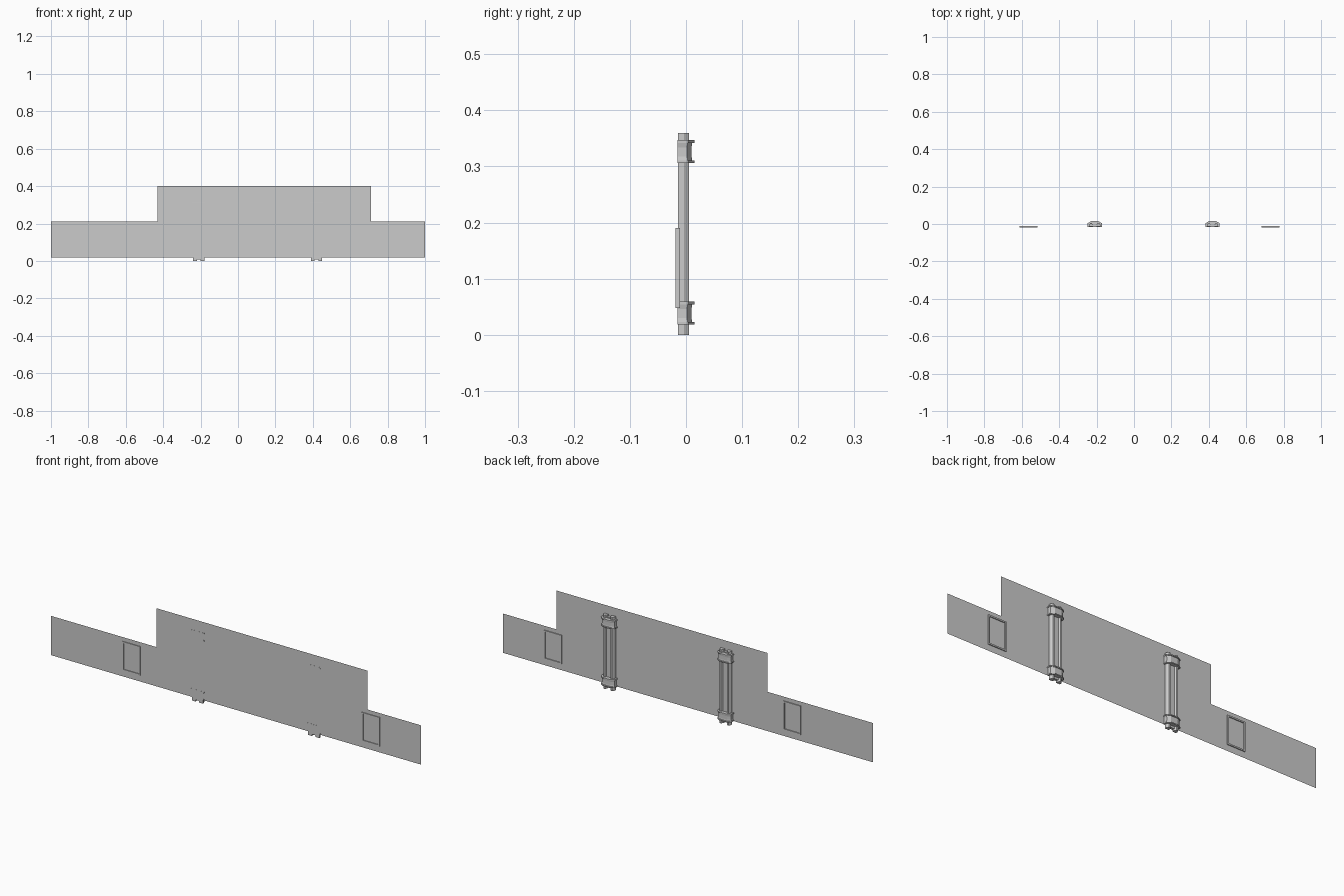
import bpy
import bmesh

cube = bpy.data.objects.get("Cube")
if cube:
    bpy.data.objects.remove(cube, do_unlink=True)

grey = bpy.data.materials.new("plain grey")
grey.use_nodes = True
colour = (0.6, 0.6, 0.6, 1)
grey.diffuse_color = colour
grey.node_tree.nodes["Principled BSDF"].inputs["Base Color"].default_value = colour

WALL_Y = -0.015


def finish(name, bm):
    mesh = bpy.data.meshes.new(name)
    bm.to_mesh(mesh)
    bm.free()
    mesh.materials.append(grey)
    obj = bpy.data.objects.new(name, mesh)
    bpy.context.collection.objects.link(obj)
    return obj


def loft(bm, outline, levels):
    """Stack scaled copies of an (x, y) outline; levels are (z, x scale, y scale)."""
    rings = [[bm.verts.new((x * sx, WALL_Y + (y - WALL_Y) * sy, z)) for x, y in outline]
             for z, sx, sy in levels]
    n = len(outline)
    for low, high in zip(rings, rings[1:]):
        for i in range(n):
            j = (i + 1) % n
            bm.faces.new((low[i], low[j], high[j], high[i]))
    bm.faces.new(rings[0][::-1])
    bm.faces.new(rings[-1])


def symmetric(half):
    """Complete a right-hand half outline with its mirror image."""
    return half + [(-x, y) for x, y in reversed(half)]


# Stepped sheet wall
bm = bmesh.new()
wall = [(-1, 0.018), (1, 0.018), (1, 0.21), (0.71, 0.21),
        (0.71, 0.4), (-0.43, 0.4), (-0.43, 0.21), (-1, 0.21)]
bm.faces.new([bm.verts.new((x, WALL_Y, z)) for x, z in wall])
finish("stepped_wall", bm)

# Half columns on the back: shaft ribs, recessed core, flared collars
rib = [(-0.010, -0.0145), (0.010, -0.0145), (0.010, -0.004), (0.004, 0.005),
       (-0.004, 0.005), (-0.010, -0.004)]
core = symmetric([(0.012, -0.0145), (0.012, -0.002)])
collar = symmetric([(0.034, -0.0155), (0.034, 0.002), (0.018, 0.010)])
flange = symmetric([(0.038, -0.0155), (0.038, 0.004), (0.020, 0.015)])

for side, x in (("right", -0.21), ("left", 0.42)):
    bm = bmesh.new()
    for offset in (-0.020, 0.020):
        loft(bm, [(px + offset, py) for px, py in rib], [(0, 1, 1), (0.36, 1, 1)])
    loft(bm, core, [(0.008, 1, 1), (0.352, 1, 1)])
    finish(side + "_column_shaft", bm).location.x = x

    for part, z in (("base", 0.018), ("top", 0.306)):
        bm = bmesh.new()
        loft(bm, collar, [(z, 1.08, 1.05), (z + 0.012, 1, 1),
                          (z + 0.028, 1, 1), (z + 0.04, 1.08, 1.05)])
        for level in (z, z + 0.036):
            loft(bm, flange, [(level, 1, 1), (level + 0.005, 1, 1)])
        finish(side + "_column_" + part + "_collar", bm).location.x = x

# Thin hatch frames passing through the wall
for side, x in (("right", -0.565), ("left", 0.73)):
    bm = bmesh.new()
    y0, y1, bar = -0.0185, -0.0105, 0.007
    loops = []
    for inset in (0, bar):
        w, low, high = 0.048 - inset, 0.048 + inset, 0.19 - inset
        corners = [(-w, low), (w, low), (w, high), (-w, high)]
        loops.append([[bm.verts.new((cx, y, cz)) for cx, cz in corners] for y in (y0, y1)])
    (of, ob), (nf, nb) = loops
    for i in range(4):
        j = (i + 1) % 4
        for a, b in ((of, nf), (ob, of), (nf, nb), (nb, ob)):
            bm.faces.new((a[i], a[j], b[j], b[i]))
    bmesh.ops.recalc_face_normals(bm, faces=bm.faces)
    finish(side + "_hatch_frame", bm).location.x = x
